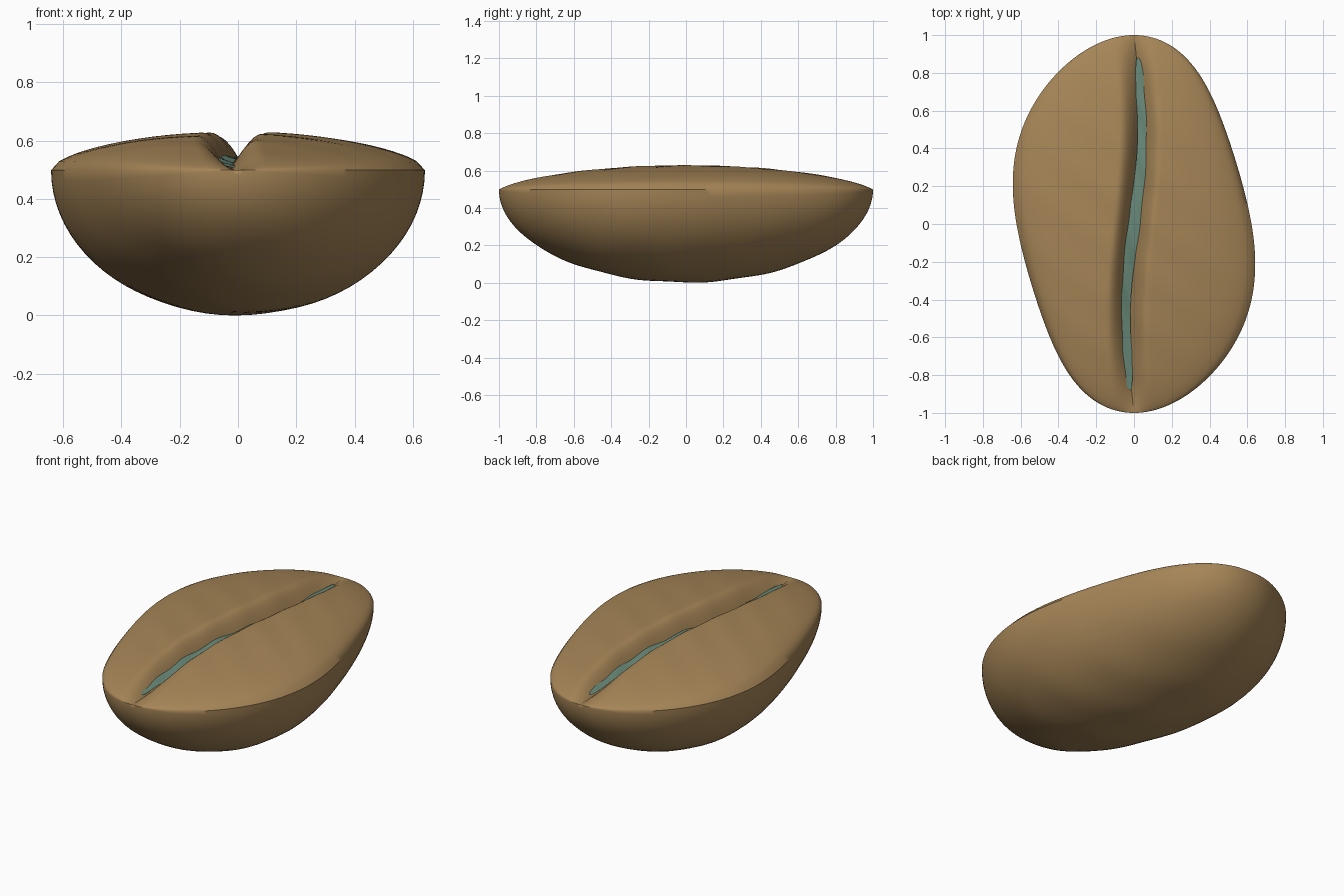
import bpy, bmesh, math
from math import sin, cos, pi

if "Cube" in bpy.data.objects:
    bpy.data.objects.remove(bpy.data.objects["Cube"])

ROWS, COLS = 96, 40          # rows along y, columns per half
RIM = 0.5                    # height of the sharp rim


def material(name, rgb):
    m = bpy.data.materials.new(name)
    m.diffuse_color = (*rgb, 1)
    m.use_nodes = True
    m.node_tree.nodes["Principled BSDF"].inputs["Base Color"].default_value = m.diffuse_color
    return m


def finish(bm, name, mat):
    mesh = bpy.data.meshes.new(name)
    bm.to_mesh(mesh)
    bm.free()
    obj = bpy.data.objects.new(name, mesh)
    bpy.context.collection.objects.link(obj)
    mesh.materials.append(mat)
    bpy.ops.object.select_all(action='DESELECT')
    bpy.context.view_layer.objects.active = obj
    obj.select_set(True)
    bpy.ops.object.shade_smooth_by_angle(angle=math.radians(40))


def crease_x(y):
    return 0.035 * sin(pi * y)


def edge_x(y, side):
    # ellipse skewed into a slight S shape
    return side * 0.622 * math.sqrt(max(0, 1 - y * y)) - 0.055 * sin(pi * y)


def top_point(y, side, t):
    # gently domed face with a rounded-lip groove along the crease
    c, e = crease_x(y), edge_x(y, side)
    x = c + t * (e - c)
    dome = 0.131 * max(0, 1 - y * y) ** 0.7 * max(0, 1 - t * t) ** 0.57
    d = min(1, abs(x - c) / 0.11)
    groove = sin(pi / 2 * d)
    floor = -0.02 * (1 - y * y)
    ripple = 0.002 * sin(16 * x + 22 * y) * (1 - t * t) * (1 - y * y)
    return x, y, RIM + floor * (1 - groove) + dome * groove + ripple


def bottom_point(y, a):
    # half-ellipse section from right rim (a=0) to left rim (a=pi)
    r, l = edge_x(y, 1), edge_x(y, -1)
    depth = 0.497 * math.sqrt(max(0, 1 - y * y))
    bump = 1 + 0.006 * sin(17 * y) * sin(5 * a)
    return (r + l) / 2 + (r - l) / 2 * cos(a), y, RIM - depth * sin(a) * bump


# bean body: closed section loops lofted from tip to tip
bm = bmesh.new()
ts = [(i / COLS) ** 1.7 for i in range(COLS + 1)]
rings = []
for j in range(1, ROWS):
    y = -cos(pi * j / ROWS)
    pts = [top_point(y, -1, t) for t in reversed(ts)]
    pts += [top_point(y, 1, t) for t in ts[1:]]
    pts += [bottom_point(y, pi * k / COLS) for k in range(1, COLS)]
    rings.append([bm.verts.new(p) for p in pts])
n = len(rings[0])
for a, b in zip(rings, rings[1:]):
    for i in range(n):
        k = (i + 1) % n
        bm.faces.new((a[i], a[k], b[k], b[i]))
for ring, y in ((rings[0], -1), (rings[-1], 1)):
    tip = bm.verts.new((0, y, RIM))
    for i in range(n):
        bm.faces.new((ring[i], ring[(i + 1) % n], tip))
bmesh.ops.recalc_face_normals(bm, faces=bm.faces)
low = min(v.co.z for v in bm.verts)
bmesh.ops.translate(bm, vec=(0, 0, -low), verts=bm.verts)
finish(bm, "bean", material("tan brown", (0.38, 0.235, 0.095)))

# teal skin: wavy ribbon lying in the groove, its edges sunk into the walls
bm = bmesh.new()
rows = []
for j in range(91):
    y = -0.88 + 1.76 * j / 90
    s = sin(pi * y)
    half = 0.036 * min(1, (0.885 - abs(y)) / 0.2) ** 0.5
    z = RIM - low + 0.045 * (1 - y * y)
    row = []
    for i in range(7):
        u = i / 3 - 1
        wave = 0.005 * sin(24 * y + 2 * u) * (1 - y * y)
        row.append(bm.verts.new((0.055 * s + u * half, y,
                                 z + wave + 0.012 * u * s * (1 - y * y))))
    rows.append(row)
for a, b in zip(rows, rows[1:]):
    for i in range(6):
        bm.faces.new((a[i], a[i + 1], b[i + 1], b[i]))
finish(bm, "groove_skin", material("dull teal", (0.14, 0.25, 0.19)))
